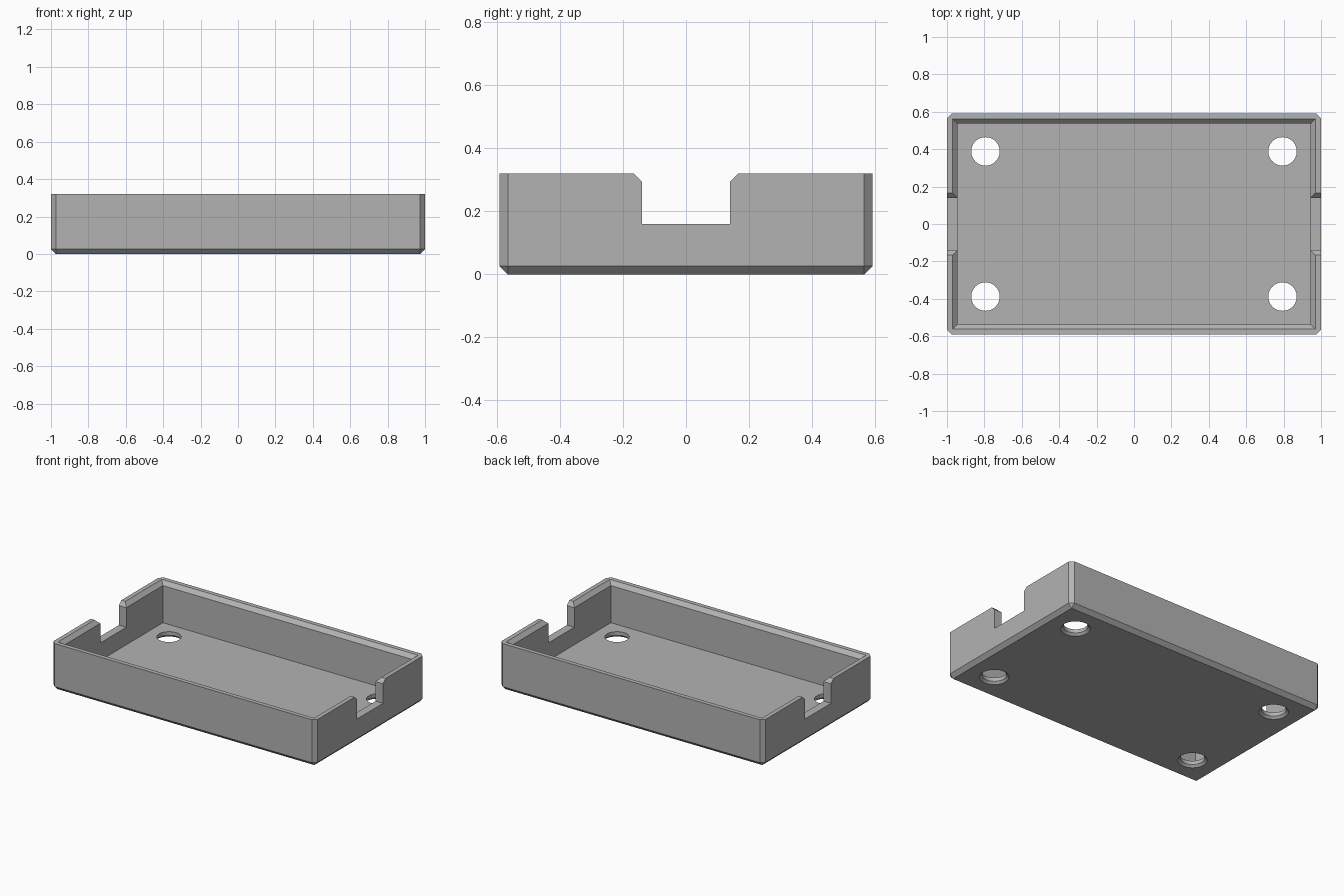
import bpy, bmesh

if "Cube" in bpy.data.objects:
    bpy.data.objects.remove(bpy.data.objects["Cube"])

HX, HY, H = 1.0, 0.592, 0.32      # half length, half depth, height
CH = 0.026                        # chamfer size
WALL, FLOOR = 0.056, 0.04
NOTCH_Y, NOTCH_Z = 0.14, 0.16
HOLE_X, HOLE_Y, HOLE_R, SINK = 0.794, 0.388, 0.076, 0.015

grey = bpy.data.materials.new("grey plastic")
grey.use_nodes = True
colour = (0.45, 0.45, 0.45, 1)
grey.diffuse_color = colour
grey.node_tree.nodes["Principled BSDF"].inputs["Base Color"].default_value = colour


def make(name, bm):
    bmesh.ops.recalc_face_normals(bm, faces=bm.faces)
    mesh = bpy.data.meshes.new(name)
    bm.to_mesh(mesh)
    bm.free()
    obj = bpy.data.objects.new(name, mesh)
    bpy.context.collection.objects.link(obj)
    mesh.materials.append(grey)
    return obj


def loft(name, rings):
    """Closed solid skinned through rings of equal length."""
    bm = bmesh.new()
    loops = [[bm.verts.new(p) for p in ring] for ring in rings]
    for a, b in zip(loops, loops[1:]):
        for i in range(len(a)):
            j = (i + 1) % len(a)
            bm.faces.new((a[i], a[j], b[j], b[i]))
    bm.faces.new(loops[0])
    bm.faces.new(loops[-1])
    return make(name, bm)


def rect(x, y, z):
    return [(-x, -y, z), (x, -y, z), (x, y, z), (-x, y, z)]


def cut(target, cutter):
    cutter.hide_render = True
    mod = target.modifiers.new("cut", 'BOOLEAN')
    mod.operation, mod.solver, mod.object = 'DIFFERENCE', 'EXACT', cutter
    bpy.context.view_layer.objects.active = target
    bpy.ops.object.modifier_apply(modifier=mod.name)
    bpy.data.objects.remove(cutter)


# Outer block, chamfered on the upright and bottom edges
bm = bmesh.new()
bmesh.ops.create_cube(bm, size=1)
for v in bm.verts:
    v.co = (v.co.x * 2 * HX, v.co.y * 2 * HY, (v.co.z + 0.5) * H)
edges = [e for e in bm.edges if min(v.co.z for v in e.verts) < H / 2]
bmesh.ops.bevel(bm, geom=edges, offset=CH, offset_type='OFFSET',
                segments=1, affect='EDGES')
tray = make("open_tray", bm)

# Hollow interior with a chamfered inner rim
ix, iy = HX - WALL, HY - WALL
cut(tray, loft("interior_cutter", [
    rect(ix, iy, FLOOR), rect(ix, iy, H - CH),
    rect(ix + CH, iy + CH, H), rect(ix + CH, iy + CH, H + 0.1)]))

# Notch through both end walls, flared at the top
w = NOTCH_Y + CH
half = [(w, H + 0.1), (w, H), (NOTCH_Y, H - CH), (NOTCH_Y, NOTCH_Z)]
profile = half + [(-y, z) for y, z in reversed(half)]
cut(tray, loft("notch_cutter",
               [[(x, y, z) for y, z in profile] for x in (-1.2, 1.2)]))


# Four floor holes, countersunk from below
def circle(cx, cy, r, z):
    bm = bmesh.new()
    ring = bmesh.ops.create_circle(bm, segments=48, radius=r)["verts"]
    pts = [(v.co.x + cx, v.co.y + cy, z) for v in ring]
    bm.free()
    return pts


for sx in (-1, 1):
    for sy in (-1, 1):
        levels = [(HOLE_R + 2 * SINK, -SINK), (HOLE_R, SINK), (HOLE_R, 0.1)]
        cut(tray, loft("hole_cutter", [
            circle(sx * HOLE_X, sy * HOLE_Y, r, z) for r, z in levels]))

# Smooth hole walls, sharp edges elsewhere
bpy.ops.object.select_all(action='DESELECT')
tray.select_set(True)
bpy.context.view_layer.objects.active = tray
bpy.ops.object.shade_smooth_by_angle(angle=0.5)
